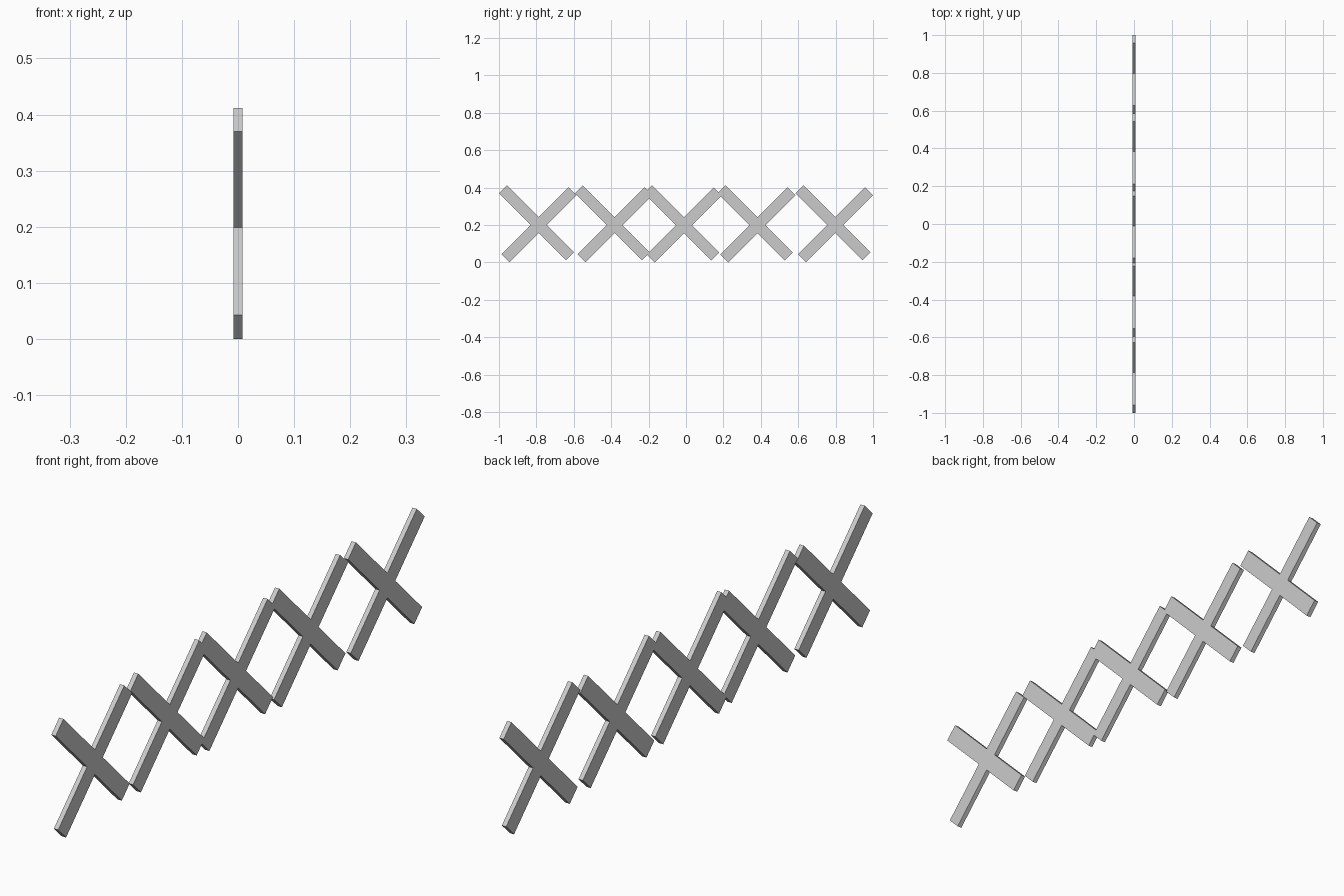
import bpy
import bmesh
import math

if "Cube" in bpy.data.objects:
    bpy.data.objects.remove(bpy.data.objects["Cube"])

W = 0.03            # half width of a lattice bar
T = 0.00825         # half thickness
UP_R, LOW_L = 0.2555, 0.2514   # arm reach from the crossing, rising bar
UP_L, LOW_R = 0.271, 0.236     # arm reach from the crossing, falling bar
CROSS_Z = 0.199
CROSS_Y = (-0.787, -0.3815, -0.0105, 0.3825, 0.798)


def cross_profile(cy, cz):
    """Outline of two joined bars, turned 45 degrees in the YZ plane."""
    uv = [(UP_R, -W), (UP_R, W), (W, W), (W, UP_L), (-W, UP_L), (-W, W),
          (-LOW_L, W), (-LOW_L, -W), (-W, -W), (-W, -LOW_R), (W, -LOW_R), (W, -W)]
    s = math.sqrt(0.5)
    return [(cy + s * (u - v), cz + s * (u + v)) for u, v in uv]


def add_cross(name, cy):
    bm = bmesh.new()
    face = bm.faces.new([bm.verts.new((-T, y, z))
                         for y, z in cross_profile(cy, CROSS_Z)])
    ext = bmesh.ops.extrude_face_region(bm, geom=[face], use_keep_orig=True)
    moved = [g for g in ext["geom"] if isinstance(g, bmesh.types.BMVert)]
    bmesh.ops.translate(bm, vec=(2 * T, 0, 0), verts=moved)
    bmesh.ops.recalc_face_normals(bm, faces=bm.faces)
    mesh = bpy.data.meshes.new(name)
    bm.to_mesh(mesh)
    bm.free()
    obj = bpy.data.objects.new(name, mesh)
    bpy.context.collection.objects.link(obj)


# Row of five crossed lattice bars
for i, y in enumerate(CROSS_Y):
    add_cross(f"lattice_cross_{i + 1}", y)
